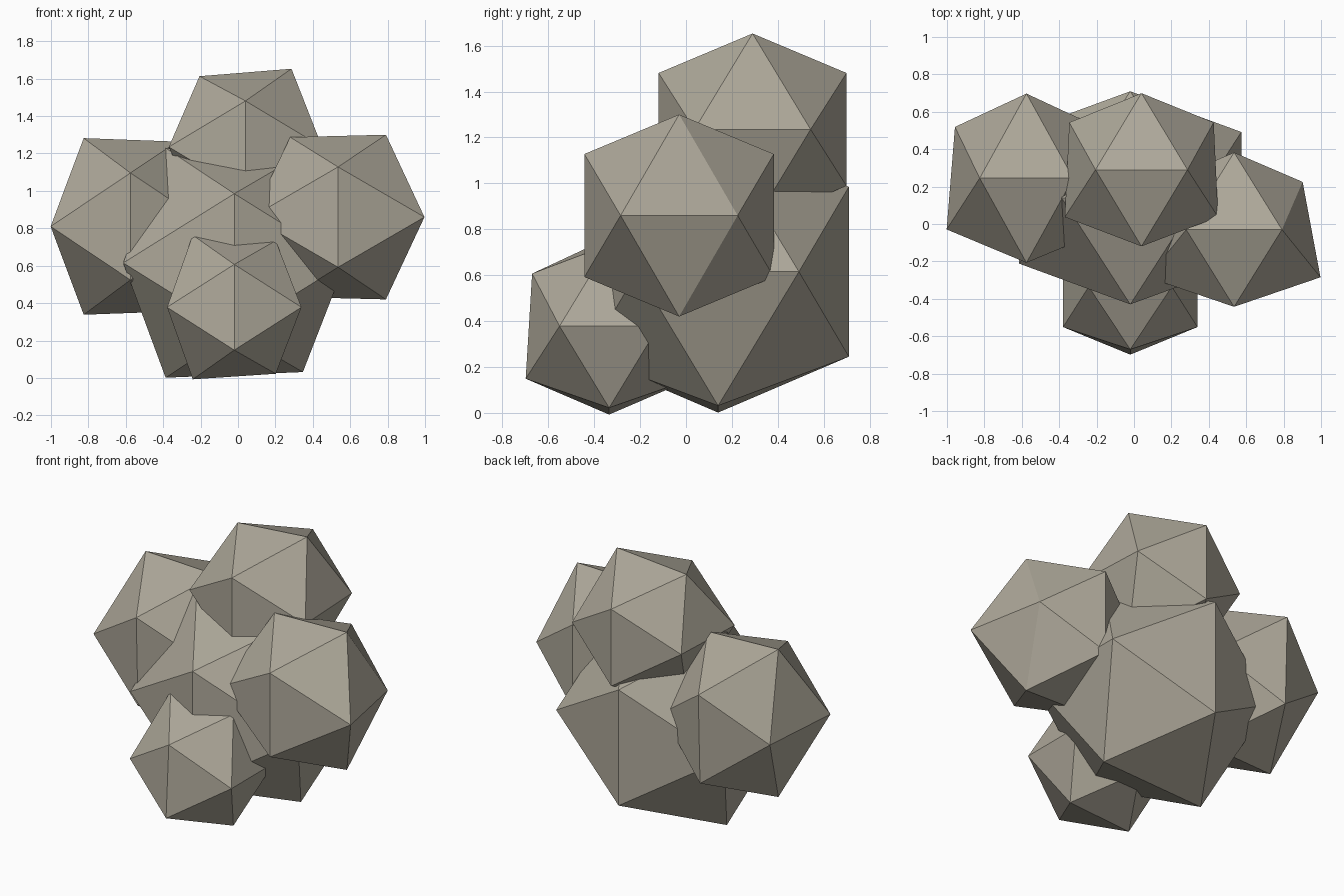
import bpy
from mathutils import Vector

if "Cube" in bpy.data.objects:
    bpy.data.objects.remove(bpy.data.objects["Cube"], do_unlink=True)

PHI = (1 + 5 ** 0.5) / 2

# Single stone colour
stone = bpy.data.materials.new("grey_stone")
stone.use_nodes = True
colour = (0.42, 0.39, 0.32, 1)
stone.diffuse_color = colour
bsdf = next(n for n in stone.node_tree.nodes if n.type == "BSDF_PRINCIPLED")
bsdf.inputs["Base Color"].default_value = colour
bsdf.inputs["Roughness"].default_value = 0.9


def icosahedron():
    """Vertices on three golden rectangles; faces join mutually nearest triples."""
    verts = []
    for s in (-1, 1):
        for t in (-PHI, PHI):
            verts += [Vector((s, 0, t)), Vector((0, t, s)), Vector((t, s, 0))]
    faces = []
    near = lambda a, b: (verts[a] - verts[b]).length < 2.1
    for i in range(12):
        for j in range(i + 1, 12):
            for k in range(j + 1, 12):
                if near(i, j) and near(j, k) and near(i, k):
                    a, b, c = verts[i], verts[j], verts[k]
                    outward = (b - a).cross(c - a).dot(a) > 0
                    faces.append((i, j, k) if outward else (i, k, j))
    return verts, faces


def boulder(name, centre, size, flare=(0, 0, 0)):
    """Faceted rock; flare widens each golden rectangle towards one end."""
    verts, faces = icosahedron()
    points = []
    for v in verts:
        x = v.x * (1 + flare[0] * v.y)
        y = v.y * (1 + flare[1] * v.z)
        z = v.z * (1 + flare[2] * v.x)
        points.append((x * size[0], y * size[1], z * size[2]))
    mesh = bpy.data.meshes.new(name)
    mesh.from_pydata(points, [], faces)
    mesh.materials.append(stone)
    obj = bpy.data.objects.new(name, mesh)
    obj.location = centre
    bpy.context.collection.objects.link(obj)


# Large core with four smaller rocks clustered on it
boulder("core_rock", (-0.02, 0.14, 0.615), (0.367, 0.352, 0.37), (0, 0, -0.025))
boulder("top_rock", (0.04, 0.29, 1.235), (0.246, 0.253, 0.246), (-0.03, 0, 0.05))
boulder("left_rock", (0.535, -0.03, 0.86), (0.256, 0.255, 0.268), (-0.115, 0, 0.015))
boulder("right_rock", (-0.575, 0.245, 0.81), (0.25, 0.274, 0.286), (-0.055, 0.02, -0.02))
boulder("front_rock", (-0.02, -0.335, 0.378), (0.222, 0.216, 0.229), (0, -0.04, -0.04))
